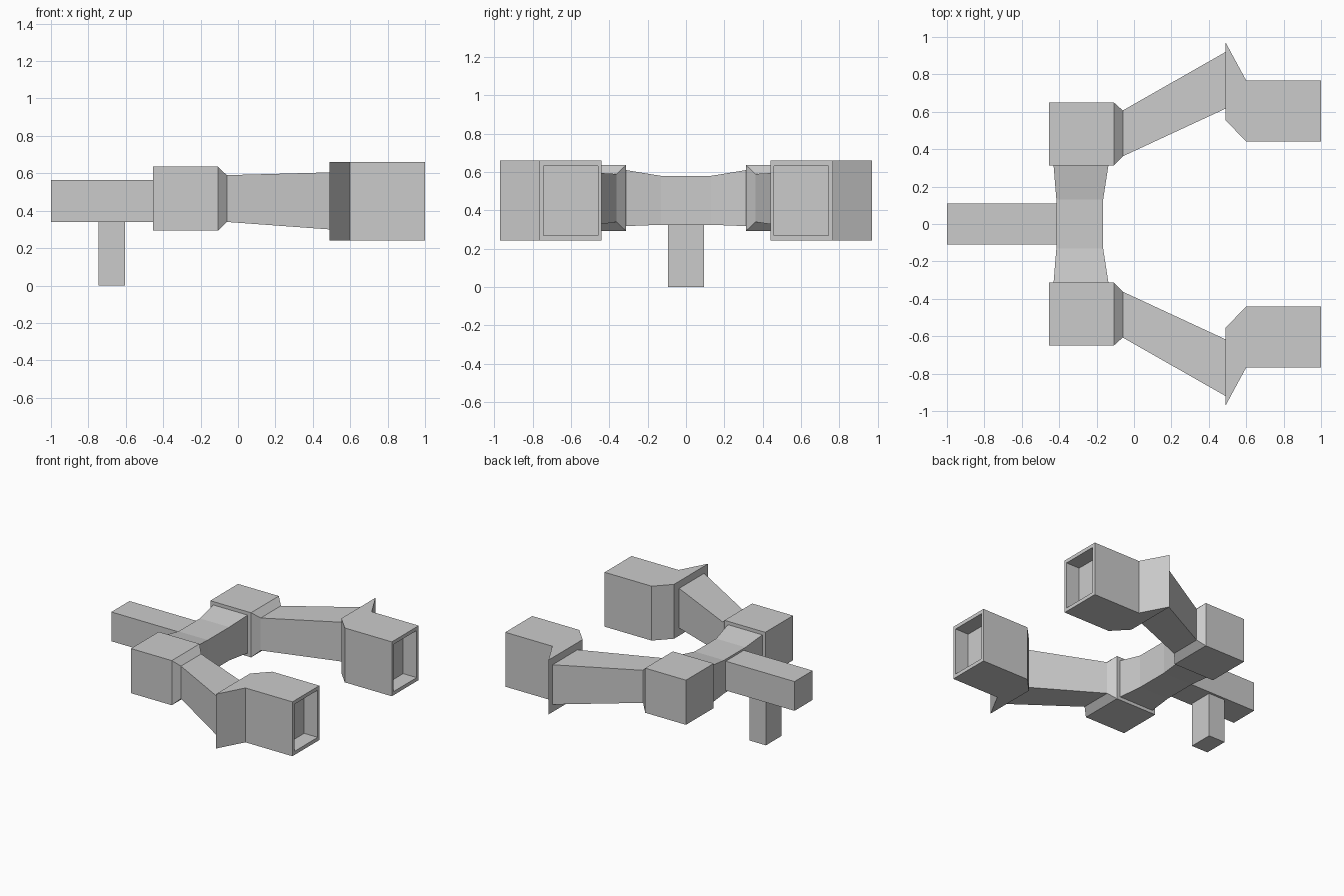
import bpy, bmesh

if "Cube" in bpy.data.objects:
    bpy.data.objects.remove(bpy.data.objects["Cube"])


def loft(name, rings, axis='X', caps=(True, True), mirror=False):
    """Skin a row of rectangles (pos, a0, a1, z0, z1) placed along X or Y."""
    bm = bmesh.new()
    loops = []
    for p, a0, a1, z0, z1 in rings:
        corners = [(a0, z0), (a1, z0), (a1, z1), (a0, z1)]
        loops.append([bm.verts.new((p, a, z) if axis == 'X' else (a, p, z))
                      for a, z in corners])
    for r, s in zip(loops, loops[1:]):
        for i in range(4):
            j = (i + 1) % 4
            bm.faces.new((r[i], r[j], s[j], s[i]))
    if caps[0]:
        bm.faces.new(loops[0][::-1])
    if caps[1]:
        bm.faces.new(loops[-1])
    bmesh.ops.recalc_face_normals(bm, faces=bm.faces)
    me = bpy.data.meshes.new(name)
    bm.to_mesh(me)
    bm.free()
    ob = bpy.data.objects.new(name, me)
    bpy.context.collection.objects.link(ob)
    if mirror:
        m = ob.modifiers.new("mirror", 'MIRROR')
        m.use_axis = (False, True, False)
    return ob


# rear bar and the support leg beneath it
loft("rear_bar", [(-1, -.11, .11, .34, .565), (-.41, -.11, .11, .34, .565)],
     caps=(True, False))
loft("support_leg", [(-.745, -.093, .093, 0, .34), (-.605, -.093, .093, 0, .34)])

# cross beam, flaring toward both hubs
half = [(.13, -.415, -.165, .325, .58), (.313, -.43, -.137, .318, .61)]
cross = [(-p, *r) for p, *r in reversed(half)] + half
loft("cross_beam", cross, axis='Y', caps=(False, False))

# hub block tapering into the splayed arm
arm_end = (.49, .617, .92, .30, .605)
loft("hub_and_arm", [
    (-.455, .313, .65, .293, .636),
    (-.108, .313, .65, .293, .636),
    (-.06, .362, .607, .34, .59),
    arm_end], caps=(True, False), mirror=True)

# flanged pod with a recessed front opening
loft("pod", [
    arm_end,
    (.49, .555, .97, .242, .66),
    (.60, .44, .767, .242, .66),
    (1, .44, .767, .242, .66),
    (1, .46, .742, .27, .632),
    (.885, .46, .742, .27, .632)], caps=(False, True), mirror=True)
